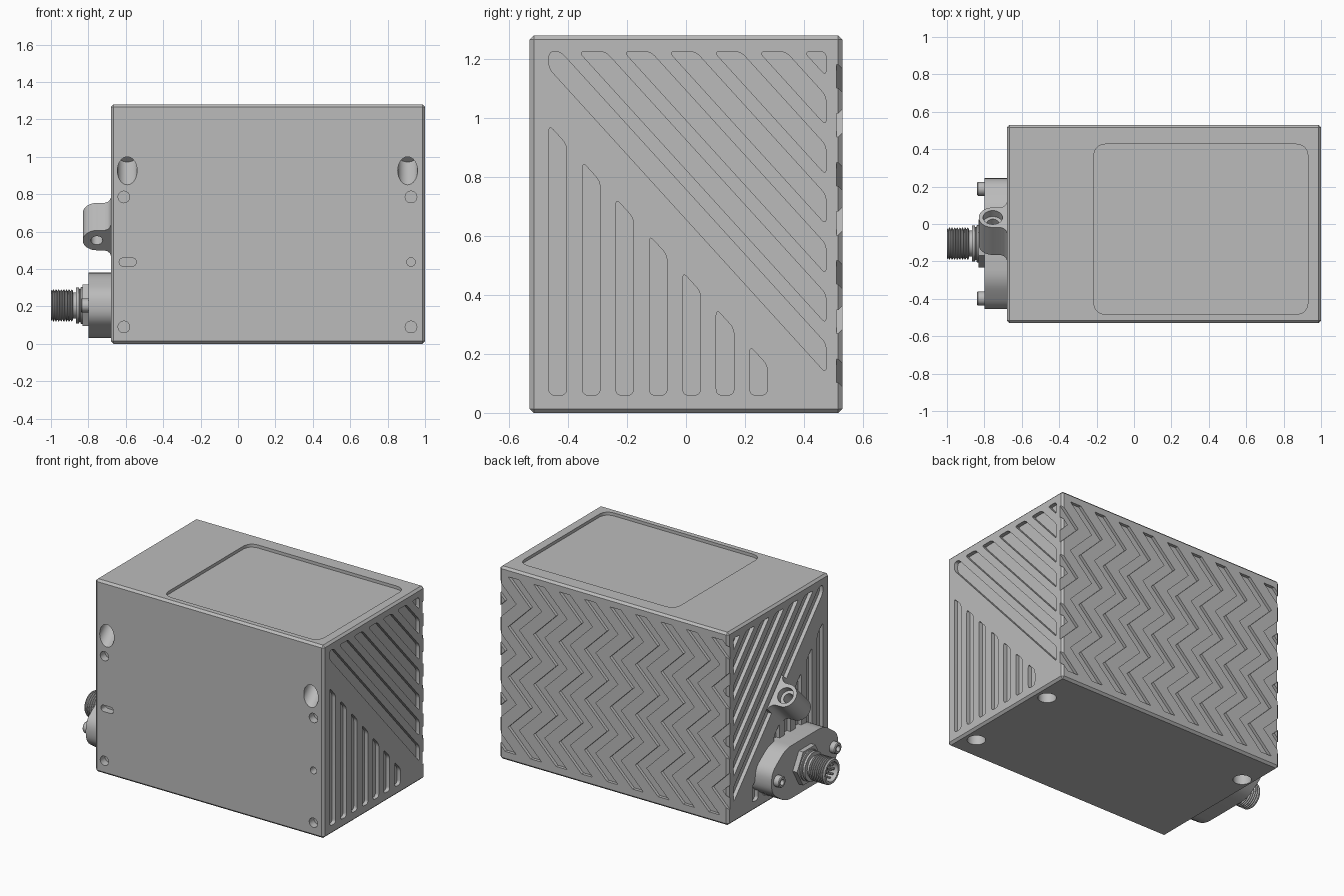
import bpy, bmesh
from math import cos, sin, pi, radians
from mathutils import Vector, Matrix

old = bpy.data.objects.get("Cube")
if old:
    bpy.data.objects.remove(old, do_unlink=True)

grey = bpy.data.materials.new("satin_grey")
grey.use_nodes = True
COLOUR = (0.5, 0.5, 0.5, 1)
grey.diffuse_color = COLOUR
grey.node_tree.nodes["Principled BSDF"].inputs["Base Color"].default_value = COLOUR

X, Y, Z = Vector((1, 0, 0)), Vector((0, 1, 0)), Vector((0, 0, 1))
TILT = Vector((0, -1, 1)).normalized()
LEFT, RIGHT, HALF, TOP = -0.68, 1.0, 0.53, 1.28


# ---------- helpers ----------
def frame(u, v, origin):
    m = Matrix((u, v, u.cross(v))).transposed().to_4x4()
    m.translation = Vector(origin)
    return m


def circle(u, v, r, n=32):
    return [(u + r * cos(2 * pi * i / n), v + r * sin(2 * pi * i / n)) for i in range(n)]


def rect(u0, u1, v0, v1):
    return [(u0, v0), (u1, v0), (u1, v1), (u0, v1)]


def clip(pts, n, c):
    """Keep the part of a convex outline where n.p <= c."""
    out, n = [], Vector(n)
    for i, p in enumerate(pts):
        a, b = Vector(pts[i - 1]), Vector(p)
        da, db = n.dot(a) - c, n.dot(b) - c
        if da * db < 0:
            out.append(a.lerp(b, da / (da - db)))
        if db <= 0:
            out.append(b)
    return out


def rounded(pts, r, seg=5):
    out, pts = [], [Vector(p) for p in pts]
    for i, p in enumerate(pts):
        a, b = pts[i - 1] - p, pts[(i + 1) % len(pts)] - p
        a = p + a.normalized() * min(r, a.length * 0.45)
        b = p + b.normalized() * min(r, b.length * 0.45)
        for k in range(seg + 1):
            t = k / seg
            out.append(a * (1 - t) ** 2 + p * 2 * t * (1 - t) + b * t * t)
    return out


def prism(bm, pts, m, d0, d1):
    low, high = [[bm.verts.new(m @ Vector((p[0], p[1], d))) for p in pts] for d in (d0, d1)]
    bm.faces.new(low)
    bm.faces.new(high)
    for i in range(len(pts)):
        bm.faces.new((low[i - 1], low[i], high[i], high[i - 1]))


def lathe(bm, profile, y, z, steps=40):
    """Spin (x, radius) points about an axis along x."""
    t = bmesh.new()
    vs = [t.verts.new((x, r, 0)) for x, r in profile]
    es = [t.edges.new(p) for p in zip(vs, vs[1:])]
    bmesh.ops.spin(t, geom=vs + es, cent=(0, 0, 0), axis=X, angle=2 * pi, steps=steps)
    bmesh.ops.remove_doubles(t, verts=t.verts[:], dist=0.0002)
    bmesh.ops.translate(t, verts=t.verts[:], vec=(0, y, z))
    mesh = bpy.data.meshes.new("spun")
    t.to_mesh(mesh)
    t.free()
    bm.from_mesh(mesh)
    bpy.data.meshes.remove(mesh)


def make(bm, name):
    bmesh.ops.recalc_face_normals(bm, faces=bm.faces[:])
    mesh = bpy.data.meshes.new(name)
    bm.to_mesh(mesh)
    bm.free()
    mesh.materials.append(grey)
    ob = bpy.data.objects.new(name, mesh)
    bpy.context.collection.objects.link(ob)
    return ob


def activate(ob):
    bpy.ops.object.select_all(action='DESELECT')
    ob.select_set(True)
    bpy.context.view_layer.objects.active = ob


def smooth(ob):
    activate(ob)
    bpy.ops.object.shade_smooth_by_angle(angle=radians(30))


def cut(ob, bm):
    cutter = make(bm, "cutter")
    cutter.hide_render = True
    mod = ob.modifiers.new("cut", 'BOOLEAN')
    mod.operation, mod.solver, mod.object = 'DIFFERENCE', 'EXACT', cutter
    activate(ob)
    bpy.ops.object.modifier_apply(modifier=mod.name)
    bpy.data.objects.remove(cutter, do_unlink=True)


# ---------- housing: chamfered block ----------
bm = bmesh.new()
prism(bm, rect(LEFT, RIGHT, -HALF, HALF), Matrix(), 0, TOP)
bmesh.ops.bevel(bm, geom=bm.edges[:], offset=0.014, segments=1, affect='EDGES')
housing = make(bm, "housing")

# shallow panel recess on top
bm = bmesh.new()
prism(bm, rounded(rect(-0.215, 0.93, -0.483, 0.427), 0.07, 8), frame(X, Y, (0, 0, TOP)), -0.02, 0.05)
cut(housing, bm)

# front holes, locating slot and slanted bolt pockets
bm = bmesh.new()
front = frame(X, Z, (0, -HALF, 0))
for x in (-0.61, 0.925):
    for z in (0.09, 0.785):
        prism(bm, circle(x, z, 0.031), front, -0.05, 0.05)
prism(bm, circle(0.925, 0.437, 0.023), front, -0.05, 0.05)
prism(bm, rounded(rect(-0.635, -0.545, 0.416, 0.458), 0.02), front, -0.05, 0.05)
for x in (-0.592, 0.907):
    prism(bm, circle(x, 0, 0.053), frame(X, TILT, (0, -HALF, 0.925)), -0.12, 0.1)
cut(housing, bm)

# mounting holes underneath
bm = bmesh.new()
for x, y in ((0.91, 0.283), (0.91, -0.37), (-0.6, 0.283)):
    prism(bm, circle(x, y, 0.055), Matrix(), -0.05, 0.1)
cut(housing, bm)

# side slots: slanted bands above, upright ones below
SLOPE = 1.1
slots = []
for i in range(7):
    c = 0.657 + 0.168 * i
    band = clip(rect(-0.465, 0.475, 0.06, 1.225), (SLOPE, 1), c + 0.1)
    slots.append(clip(band, (-SLOPE, -1), -c))
    y = -0.465 + 0.1135 * i
    slots.append(clip(rect(y, y + 0.06, 0.06, 1.2), (SLOPE, 1), 0.465))
for x, d0, d1 in ((RIGHT, -0.025, 0.05), (LEFT, -0.05, 0.025)):
    bm = bmesh.new()
    for s in slots:
        prism(bm, rounded(s, 0.022), frame(Y, Z, (x, 0, 0)), d0, d1)
    cut(housing, bm)

# zigzag grooves across the back
bm = bmesh.new()
ROW, WIDE = 0.1664, 0.04
for i in range(10):
    x0 = -0.6 + 0.187 * i
    path = [(x0 - ROW * (k % 2 == 0), 0.06 + ROW * k) for k in range(8)]
    outline = [(x - WIDE, z) for x, z in path] + [(x + WIDE, z) for x, z in reversed(path)]
    prism(bm, outline, frame(X, Z, (0, HALF, 0)), -0.05, 0.02)
cut(housing, bm)
smooth(housing)

# ---------- slanted bolt boss on the side ----------
bm = bmesh.new()
R, LENGTH = 0.075, 0.208
boss_frame = frame(X, TILT, (-0.755, 0.035, 0.70))
flare = [(0.04, R), (0.058, 0.083), (0.07, 0.097), (0.075, 0.115), (0.1, 0.115)]
arc = [(R * cos(pi / 2 + pi * i / 20), R * sin(pi / 2 + pi * i / 20)) for i in range(21)]
prism(bm, flare[::-1] + arc + [(u, -v) for u, v in flare], boss_frame, 0, LENGTH)
boss = make(bm, "bolt_boss")
for r, d in ((0.052, 0.045), (0.032, LENGTH + 0.05)):
    bm = bmesh.new()
    prism(bm, circle(0, 0, r), boss_frame, -0.05, d)
    cut(boss, bm)
smooth(boss)

# ---------- connector flange with two screws ----------
CY, CZ = -0.105, 0.205
side = frame(Y, Z, (0, CY, CZ))
bm = bmesh.new()
quarter = [(0.35, 0.07), (0.2, 0.175)]
plate = quarter + [(-u, v) for u, v in quarter[::-1]]
plate += [(-u, -v) for u, v in plate]
prism(bm, rounded(plate, 0.06), side, -0.8, -0.65)
smooth(make(bm, "connector_flange"))

for name, y in (("back_screw", 0.293), ("front_screw", -0.293)):
    bm = bmesh.new()
    lathe(bm, [(-0.79, 0), (-0.79, 0.037), (-0.835, 0.037), (-0.84, 0.032),
               (-0.84, 0.019), (-0.815, 0.019), (-0.815, 0)], CY + y, CZ, 24)
    smooth(make(bm, name))

# ---------- round threaded connector ----------
bm = bmesh.new()
prism(bm, circle(0, 0, 0.128, 6), side, -0.832, -0.79)
make(bm, "hex_nut")

bm = bmesh.new()
profile = [(-0.82, 0), (-0.82, 0.1), (-0.84, 0.1), (-0.843, 0.088), (-0.848, 0.088),
           (-0.851, 0.096), (-0.866, 0.096), (-0.866, 0.07), (-0.882, 0.07)]
for i in range(8):
    x = -0.882 - 0.014 * i
    profile += [(x, 0.076), (x - 0.005, 0.085), (x - 0.009, 0.085), (x - 0.013, 0.076)]
profile += [(-0.995, 0.082), (-1.0, 0.078), (-1.0, 0.063), (-0.93, 0.063), (-0.93, 0)]
lathe(bm, profile, CY, CZ)
smooth(make(bm, "threaded_connector"))

bm = bmesh.new()
for u, v in circle(0, 0, 0.042, 8) + circle(0, 0, 0.018, 4):
    prism(bm, circle(u, v, 0.007, 10), side, -0.985, -0.92)
smooth(make(bm, "contact_pins"))
